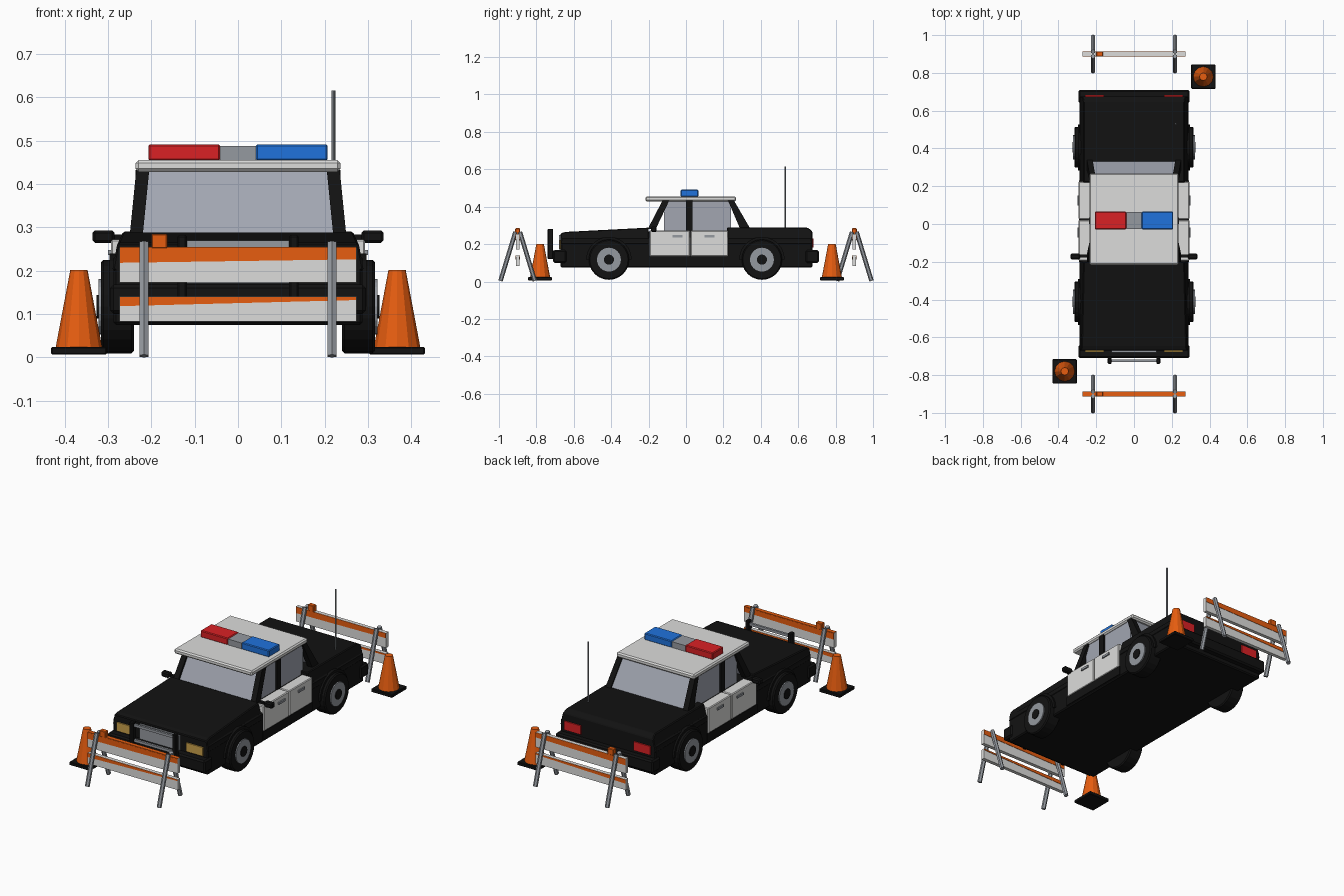
import bpy, bmesh
from math import pi, sin, cos
from mathutils import Vector

if "Cube" in bpy.data.objects:
    bpy.data.objects.remove(bpy.data.objects["Cube"])


def material(name, *rgb):
    m = bpy.data.materials.new(name)
    m.use_nodes = True
    m.diffuse_color = (*rgb, 1)
    m.node_tree.nodes["Principled BSDF"].inputs["Base Color"].default_value = (*rgb, 1)
    return m


BLACK = material("black", 0.006, 0.006, 0.006)
WHITE = material("white", 0.72, 0.72, 0.71)
GLASS = material("glass grey", 0.36, 0.38, 0.44)
METAL = material("metal grey", 0.3, 0.32, 0.35)
RED = material("red", 0.7, 0.015, 0.018)
BLUE = material("blue", 0.014, 0.17, 0.72)
ORANGE = material("orange", 0.8, 0.11, 0.005)
AMBER = material("headlight amber", 0.6, 0.36, 0.07)


def finish(name, bm, mat, bevel=0.0):
    bmesh.ops.recalc_face_normals(bm, faces=bm.faces)
    mesh = bpy.data.meshes.new(name)
    bm.to_mesh(mesh)
    bm.free()
    mesh.materials.append(mat)
    ob = bpy.data.objects.new(name, mesh)
    bpy.context.collection.objects.link(ob)
    if bevel:
        mod = ob.modifiers.new("Bevel", "BEVEL")
        mod.width, mod.segments = bevel, 1
    return ob


def box(name, mat, x, y, z, bevel=0.0):
    """Box from (low, high) ranges."""
    bm = bmesh.new()
    bmesh.ops.create_cube(bm, size=1)
    for v in bm.verts:
        v.co = [r[0] if c < 0 else r[1] for c, r in zip(v.co, (x, y, z))]
    return finish(name, bm, mat, bevel)


def prism(name, mat, profile, left, right, bevel=0.0):
    """Side profile of (y, z) points swept in x; ends are functions of z."""
    bm = bmesh.new()
    a = [bm.verts.new((left(z), y, z)) for y, z in profile]
    b = [bm.verts.new((right(z), y, z)) for y, z in profile]
    bm.faces.new(a)
    bm.faces.new(b[::-1])
    for i in range(len(a)):
        j = (i + 1) % len(a)
        bm.faces.new((a[i], a[j], b[j], b[i]))
    return finish(name, bm, mat, bevel)


def wide(name, mat, profile, half, bevel=0.0):
    return prism(name, mat, profile, lambda z: -half(z), half, bevel)


def disc(name, mat, centre, radius, x0, x1, bevel=0.0):
    """Wheel-like cylinder on the x axis."""
    bm = bmesh.new()
    bmesh.ops.create_cone(bm, cap_ends=True, segments=24, radius1=radius, radius2=radius, depth=1)
    for v in bm.verts:
        p = v.co.copy()
        v.co = (x0 if p.z < 0 else x1, centre[0] + p.x, centre[1] + p.y)
    ob = finish(name, bm, mat, bevel)
    if bevel:
        ob.modifiers["Bevel"].limit_method = "ANGLE"
    return ob


def rod(name, mat, start, end, radius, sides):
    bm = bmesh.new()
    start, end = Vector(start), Vector(end)
    bmesh.ops.create_cone(bm, cap_ends=True, segments=sides, radius1=radius,
                          radius2=radius, depth=(end - start).length)
    turn = (end - start).to_track_quat("Z", "Y")
    for v in bm.verts:
        v.co = turn @ v.co + (start + end) / 2
    return finish(name, bm, mat)


# Car body
box("lower_body", BLACK, (-.287, .287), (-.67, .675), (.075, .235), .006)
box("cabin_base", BLACK, (-.24, .24), (-.21, .24), (.2, .268))
shoulder = lambda z: .29 - max(0, z - .235) * .45
wide("hood", BLACK, [(-.67, .2), (-.67, .258), (-.645, .265), (-.2, .288), (-.2, .2)], shoulder, .004)
wide("trunk", BLACK, [(.22, .2), (.22, .29), (.65, .288), (.675, .27), (.675, .2)], shoulder, .004)
box("front_bumper", BLACK, (-.295, .295), (-.71, -.64), (.1, .168), .008)
box("rear_bumper", BLACK, (-.295, .295), (.64, .71), (.1, .168), .008)

# Grille and push bar
box("grille", METAL, (-.12, .12), (-.68, -.66), (.17, .25))
for z in (.172, .255):
    box("push_bar_rail", METAL, (-.125, .125), (-.73, -.718), (z, z + .014))

# Roof and slanted windows
box("roof", WHITE, (-.236, .236), (-.217, .268), (.428, .455), .007)
pane = lambda z: .222 - (z - .28) * .1
wide("windshield", GLASS, [(-.19, .28), (-.178, .28), (-.1, .432), (-.115, .432)], pane)
wide("rear_window", GLASS, [(.335, .28), (.32, .28), (.235, .432), (.25, .432)], pane)

# Parts mirrored on both sides
for s, side in ((1, "left"), (-1, "right")):
    def span(a, b):
        return tuple(sorted((s * a, s * b)))

    inner = lambda z: s * (.22 - (z - .28) * .1)
    outer = lambda z: s * (.25 - (z - .28) * .1)
    prism(side + "_front_pillar", BLACK,
          [(-.205, .28), (-.162, .28), (-.09, .432), (-.126, .432)], inner, outer)
    prism(side + "_rear_pillar", BLACK,
          [(.345, .28), (.29, .28), (.225, .432), (.257, .432)], inner, outer)
    box(side + "_middle_pillar", BLACK, span(.205, .237), (0, .034), (.26, .432))
    box(side + "_front_side_window", GLASS, span(.212, .226), (-.118, .002), (.26, .432))
    box(side + "_rear_side_window", GLASS, span(.212, .226), (.032, .24), (.26, .432))

    for part, y0, y1, handle in (("front", -.195, .021, -.045), ("rear", .025, .225, .125)):
        box(f"{side}_{part}_door", WHITE, span(.23, .293), (y0, y1), (.134, .272), .004)
        box(f"{side}_{part}_door_handle", METAL, span(.29, .3), (handle - .027, handle + .027), (.236, .248))
    box(side + "_sill", BLACK, span(.25, .292), (-.2, .23), (.085, .134))

    box(side + "_mirror_arm", BLACK, span(.235, .29), (-.178, -.162), (.27, .283))
    box(side + "_mirror", BLACK, span(.285, .336), (-.187, -.157), (.264, .293), .006)

    box(side + "_headlight", AMBER, span(.16, .26), (-.677, -.66), (.174, .222))
    box(side + "_taillight", RED, span(.16, .26), (.66, .682), (.182, .23))
    box(side + "_push_bar_post", BLACK, span(.118, .14), (-.74, -.71), (.12, .282), .004)
    for z in (.12, .15):
        box(side + "_push_bar_bracket", BLACK, span(.12, .138), (-.715, -.66), (z, z + .015))

    # Wheels under half-round arches
    for end, y in (("front", -.412), ("rear", .406)):
        name = f"{side}_{end}_"
        arch = [(y + .122 * cos(pi * i / 12), .117 + .122 * sin(pi * i / 12)) for i in range(13)]
        prism(name + "arch", BLACK, arch, lambda z: s * .25, lambda z: s * .297)
        disc(name + "tire", BLACK, (y, .117), .108, s * .24, s * .316, .006)
        disc(name + "rim", METAL, (y, .117), .064, s * .3, s * .322)
        disc(name + "hub", BLACK, (y, .117), .027, s * .31, s * .326)

# Roof lights and antenna
box("red_roof_light", RED, (-.207, -.041), (-.029, .066), (.453, .491), .004)
box("roof_light_centre", METAL, (-.041, .041), (-.027, .064), (.453, .487))
box("blue_roof_light", BLUE, (.041, .207), (-.029, .066), (.453, .491), .004)
rod("antenna", METAL, (.22, .53, .28), (.22, .53, .616), .0045, 8)


def stripe(name, y0, y1, top, low_left, low_right):
    """Thin painted strip with a slanted lower edge."""
    bm = bmesh.new()
    rings = [[bm.verts.new((x, y, z)) for x, z in
              ((-.272, top), (.272, top), (.272, low_right), (-.272, low_left))] for y in (y0, y1)]
    bm.faces.new(rings[0])
    bm.faces.new(rings[1][::-1])
    for i in range(4):
        j = (i + 1) % 4
        bm.faces.new((rings[0][i], rings[0][j], rings[1][j], rings[1][i]))
    finish(name, bm, ORANGE)


# Barricades and traffic cones, one of each at both ends
for s, end in ((-1, "front"), (1, "rear")):
    y = .9 * s
    for part, z0, z1, low_l, low_r in (("upper", .172, .253, .218, .226), ("lower", .082, .14, .118, .132)):
        box(f"{end}_barricade_{part}_board", WHITE, (-.273, .273), (y - .01, y + .01), (z0, z1))
        for f in (-1, 1):
            stripe(f"{end}_barricade_{part}_stripe", y + f * .009, y + f * .012, z1 - .001, low_l, low_r)
    if s < 0:
        box("front_barricade_top_stripe", ORANGE, (-.272, .272), (y - .011, y + .011), (.25, .255))
    box(end + "_barricade_lamp", ORANGE, (-.2, -.163), (y - .013, y + .013), (.25, .285), .003)
    for x in (-.217, .217):
        for f in (-1, 1):
            rod(end + "_barricade_leg", METAL, (x, y + f * .092, .003), (x, y + f * .012, .265), .012, 6)

    cx, cy = .367 * s, .78 * s
    box(end + "_cone_base", BLACK, (cx - .064, cx + .064), (cy - .064, cy + .064), (.006, .024), .003)
    bm = bmesh.new()
    bmesh.ops.create_cone(bm, cap_ends=True, segments=12, radius1=.054, radius2=.02, depth=.18)
    bmesh.ops.translate(bm, verts=bm.verts, vec=(cx, cy, .111))
    finish(end + "_cone", bm, ORANGE)
